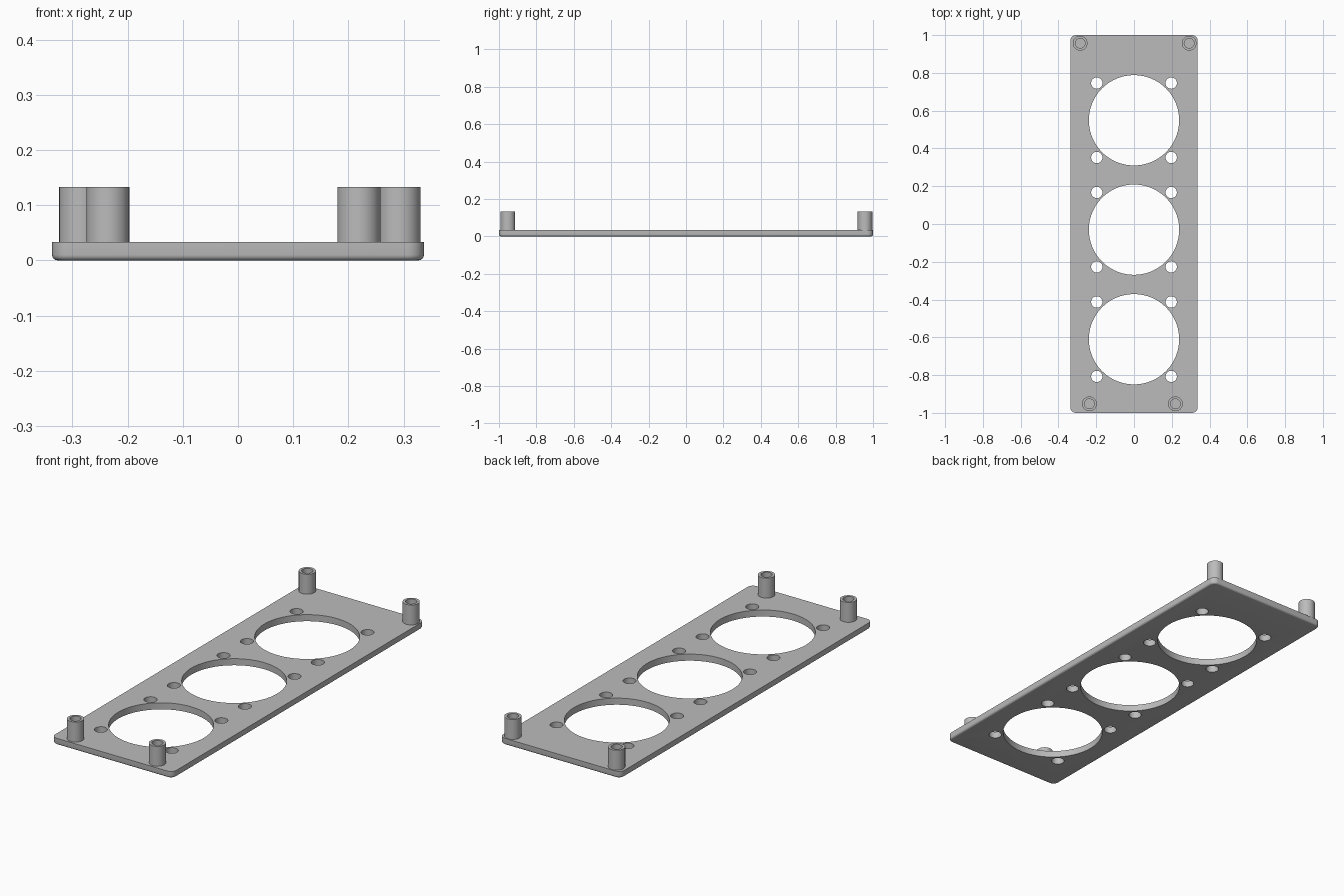
import bpy
import bmesh
from math import radians, pi, cos, sin
from mathutils import Matrix

default = bpy.data.objects.get("Cube")
if default:
    bpy.data.objects.remove(default, do_unlink=True)

HALF_X, HALF_Y, THICK = 0.337, 1.0, 0.033
POST_TOP, POST_R, BORE_R = 0.133, 0.039, 0.026

grey = bpy.data.materials.new("light_grey")
grey.use_nodes = True
COLOUR = (0.5, 0.5, 0.5, 1)
grey.diffuse_color = COLOUR
grey.node_tree.nodes["Principled BSDF"].inputs["Base Color"].default_value = COLOUR


def make_object(name, bm):
    bmesh.ops.recalc_face_normals(bm, faces=bm.faces)
    mesh = bpy.data.meshes.new(name)
    bm.to_mesh(mesh)
    bm.free()
    mesh.materials.append(grey)
    obj = bpy.data.objects.new(name, mesh)
    bpy.context.collection.objects.link(obj)
    return obj


def smooth(obj):
    bpy.ops.object.select_all(action='DESELECT')
    obj.select_set(True)
    bpy.context.view_layer.objects.active = obj
    bpy.ops.object.shade_smooth_by_angle(angle=radians(30))


def add_cylinder(bm, x, y, radius, segments):
    bmesh.ops.create_cone(bm, cap_ends=True, segments=segments, radius1=radius,
                          radius2=radius, depth=THICK * 4,
                          matrix=Matrix.Translation((x, y, THICK / 2)))


# Plate: rounded upright corners, then a small fillet round the lower rim
bm = bmesh.new()
bmesh.ops.create_cube(bm, size=1, matrix=Matrix.Translation((0, 0, THICK / 2))
                      @ Matrix.Diagonal((HALF_X * 2, HALF_Y * 2, THICK, 1)))
upright = [e for e in bm.edges if abs(e.verts[0].co.z - e.verts[1].co.z) > THICK / 2]
bmesh.ops.bevel(bm, geom=upright, offset=0.03, segments=8, profile=0.5, affect='EDGES')
rim = [e for e in bm.edges if all(v.co.z < 0.001 for v in e.verts)]
bmesh.ops.bevel(bm, geom=rim, offset=0.01, segments=4, profile=0.5, affect='EDGES')
plate = make_object("plate", bm)

# Three large openings, each with four screw holes around it
bm = bmesh.new()
for cy in (0.549, -0.03, -0.61):
    add_cylinder(bm, 0, cy, 0.239, 96)
    for sx in (-1, 1):
        for sy in (-1, 1):
            add_cylinder(bm, sx * 0.197, cy + sy * 0.197, 0.03, 32)
cutter = make_object("hole_cutter", bm)
cutter.hide_render = True

cut = plate.modifiers.new("holes", 'BOOLEAN')
cut.operation = 'DIFFERENCE'
cut.solver = 'EXACT'
cut.object = cutter
bpy.context.view_layer.objects.active = plate
bpy.ops.object.modifier_apply(modifier=cut.name)
bpy.data.objects.remove(cutter, do_unlink=True)
smooth(plate)

# Hollow corner posts, spun from a section with a blind bore
POSTS = {
    "front_right_post": (-0.236, -0.952),
    "front_left_post": (0.219, -0.952),
    "back_right_post": (-0.285, 0.957),
    "back_left_post": (0.292, 0.957),
}
SECTION = [(POST_R, THICK - 0.005), (POST_R, POST_TOP), (BORE_R, POST_TOP), (BORE_R, THICK + 0.001)]
SEGMENTS = 40
for name, (x, y) in POSTS.items():
    bm = bmesh.new()
    rings = []
    for r, z in SECTION:
        angles = [2 * pi * i / SEGMENTS for i in range(SEGMENTS)]
        rings.append([bm.verts.new((r * cos(a), r * sin(a), z)) for a in angles])
    for low, high in zip(rings, rings[1:]):
        for i in range(SEGMENTS):
            j = (i + 1) % SEGMENTS
            bm.faces.new((low[i], low[j], high[j], high[i]))
    bm.faces.new(rings[0])
    bm.faces.new(rings[-1])
    post = make_object(name, bm)
    post.location = (x, y, 0)
    smooth(post)
